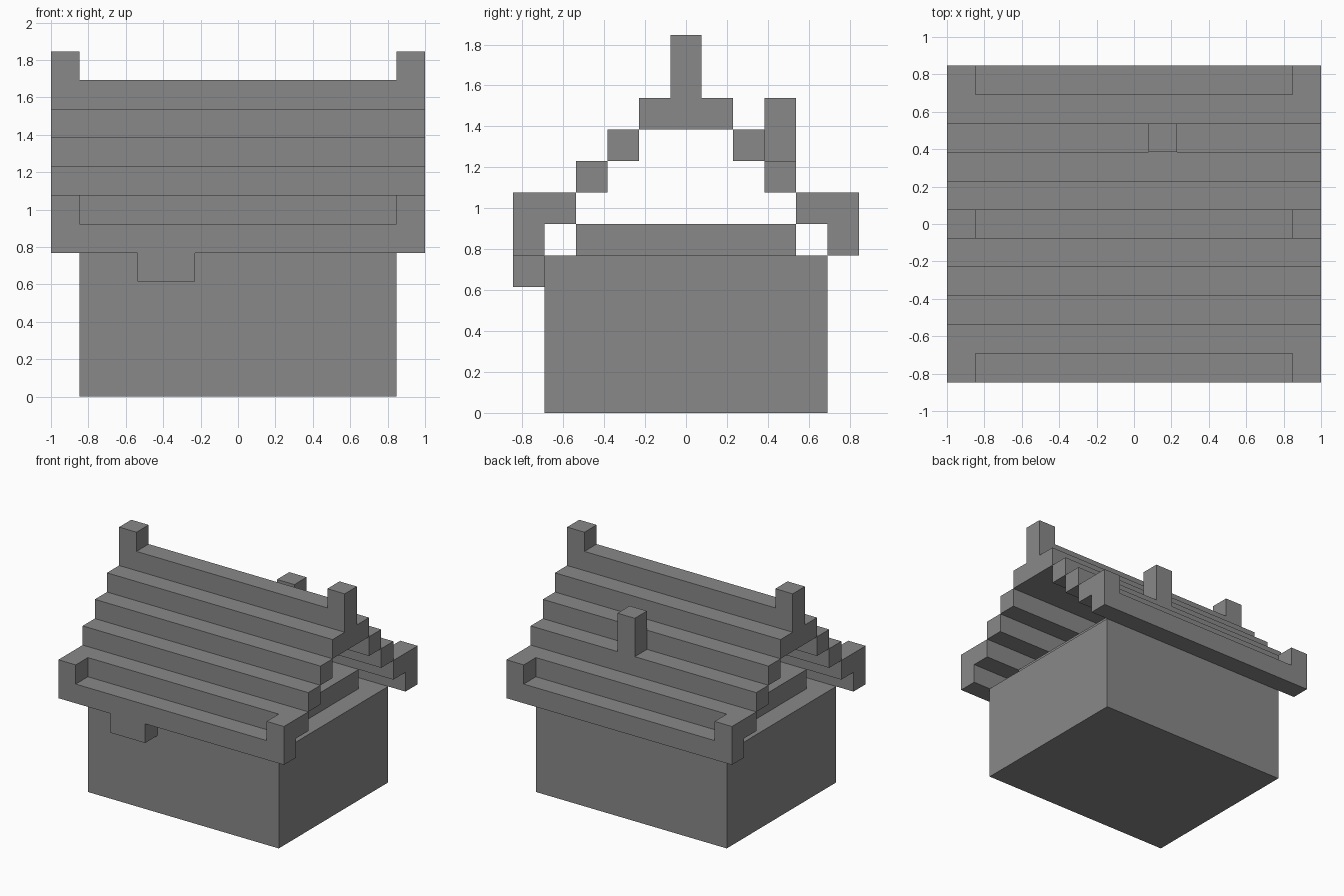
import bpy
import bmesh

if "Cube" in bpy.data.objects:
    bpy.data.objects.remove(bpy.data.objects["Cube"])

U = 2 / 13  # one block

stone = bpy.data.materials.new("stone_grey")
stone.use_nodes = True
grey = (0.25, 0.25, 0.25, 1)
stone.diffuse_color = grey
stone.node_tree.nodes["Principled BSDF"].inputs["Base Color"].default_value = grey


def slab(name, profile, y0, y1):
    """Extrude an x-z outline, in blocks, from y0 to y1."""
    bm = bmesh.new()
    face = bm.faces.new([bm.verts.new((x * U, y0 * U, z * U)) for x, z in profile])
    ext = bmesh.ops.extrude_face_region(bm, geom=[face])
    moved = [v for v in ext["geom"] if isinstance(v, bmesh.types.BMVert)]
    bmesh.ops.translate(bm, verts=moved, vec=(0, (y1 - y0) * U, 0))
    bmesh.ops.recalc_face_normals(bm, faces=bm.faces)
    mesh = bpy.data.meshes.new(name)
    bm.to_mesh(mesh)
    bm.free()
    mesh.materials.append(stone)
    obj = bpy.data.objects.new(name, mesh)
    bpy.context.collection.objects.link(obj)


def box(name, x0, x1, y0, y1, z0, z1):
    slab(name, [(x0, z0), (x1, z0), (x1, z1), (x0, z1)], y0, y1)


def horned(z, tab=()):
    """Full-width beam outline with a raised post at each end."""
    return [(-6.5, z), *tab, (6.5, z), (6.5, z + 2), (5.5, z + 2),
            (5.5, z + 1), (-5.5, z + 1), (-5.5, z + 2), (-6.5, z + 2)]


# Building body and attic floor
box("house_body", -5.5, 5.5, -4.5, 4.5, 0, 5)
box("attic_floor", -4.5, 4.5, -3.5, 3.5, 5, 6)

# Eaves: the front one has a hanging sign block
sign = [(-3.5, 5), (-3.5, 4), (-1.5, 4), (-1.5, 5)]
slab("front_eave", horned(5, sign), -5.5, -4.5)
slab("back_eave", horned(5), 4.5, 5.5)

# Stepped roof courses on both slopes
for i in range(3):
    outer, z = 4.5 - i, 6 + i
    box(f"front_roof_step_{i + 1}", -6.5, 6.5, -outer, 1 - outer, z, z + 1)
    box(f"back_roof_step_{i + 1}", -6.5, 6.5, outer - 1, outer, z, z + 1)

# Roof top, ridge with end posts, and chimney
box("roof_top", -6.5, 6.5, -1.5, 1.5, 9, 10)
slab("ridge", horned(10), -0.5, 0.5)
box("chimney", 0.5, 1.5, 2.5, 3.5, 8, 10)
